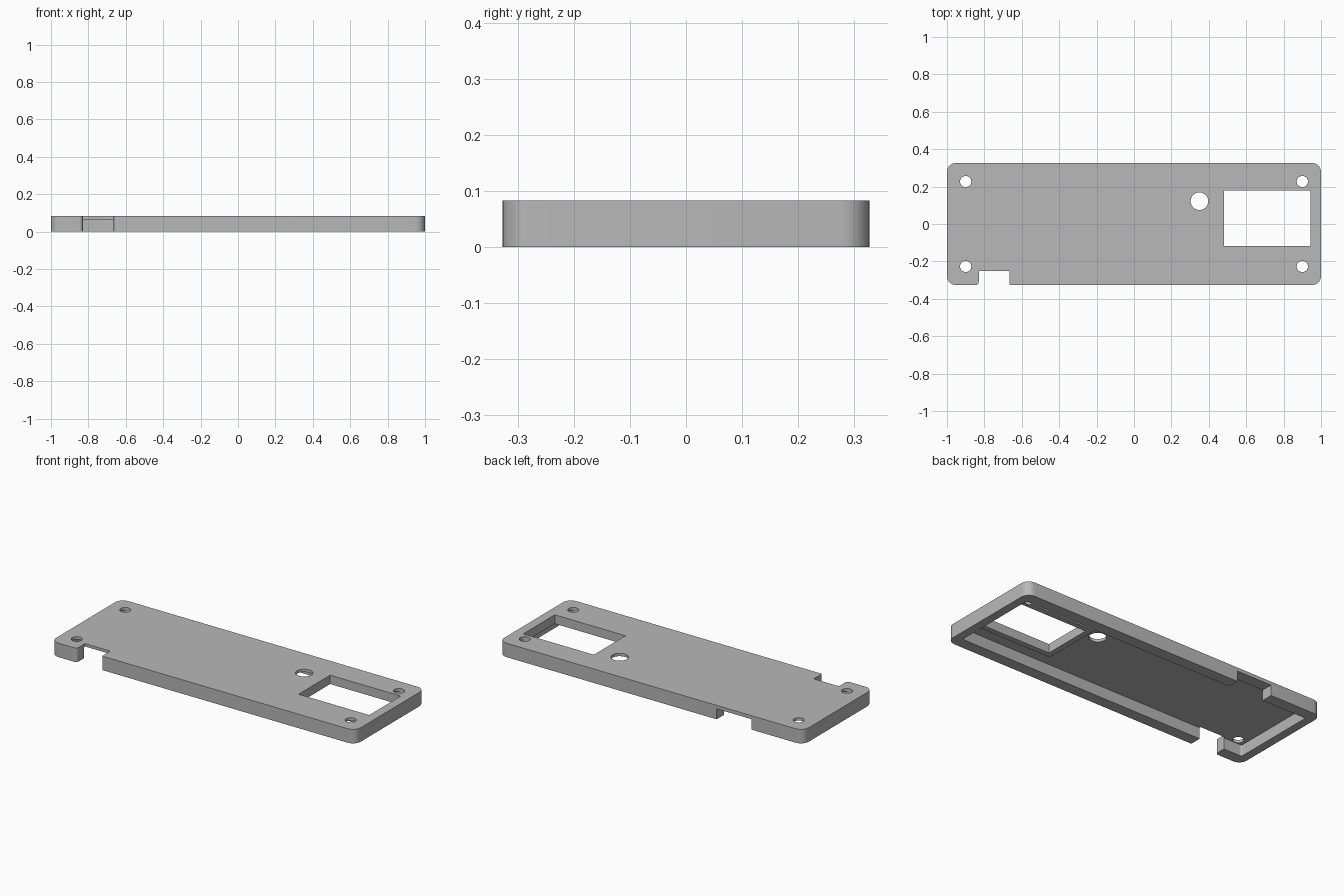
import bpy
import bmesh
import math
from mathutils import Vector

cube = bpy.data.objects.get("Cube")
if cube:
    bpy.data.objects.remove(cube, do_unlink=True)

HEIGHT, PLATE_BASE = 0.083, 0.066
HALF_Y = 0.327

grey = bpy.data.materials.new("plain_grey")
grey.use_nodes = True
grey.diffuse_color = (0.48, 0.48, 0.48, 1)
grey.node_tree.nodes["Principled BSDF"].inputs["Base Color"].default_value = grey.diffuse_color


def rounded(points, steps=8):
    """Outline from (x, y, radius) corners, each right-angled corner filleted."""
    out = []
    for i, (x, y, r) in enumerate(points):
        p = Vector((x, y))
        if r == 0:
            out.append(p)
            continue
        a = (Vector(points[i - 1][:2]) - p).normalized()
        b = (Vector(points[(i + 1) % len(points)][:2]) - p).normalized()
        for k in range(steps + 1):
            t = k / steps * math.pi / 2
            out.append(p + (a + b) * r - b * r * math.cos(t) - a * r * math.sin(t))
    return out


def rectangle(x0, x1, y0, y1, r=0):
    return rounded([(x0, y0, r), (x1, y0, r), (x1, y1, r), (x0, y1, r)])


def circle(x, y, r, sides=40):
    angles = [2 * math.pi * k / sides for k in range(sides)]
    return [Vector((x + r * math.cos(a), y + r * math.sin(a))) for a in angles]


def prism(name, outline, z0, z1):
    bm = bmesh.new()
    face = bm.faces.new([bm.verts.new((p.x, p.y, z0)) for p in outline])
    top = bmesh.ops.extrude_face_region(bm, geom=[face])["geom"]
    verts = [v for v in top if isinstance(v, bmesh.types.BMVert)]
    bmesh.ops.translate(bm, verts=verts, vec=(0, 0, z1 - z0))
    bmesh.ops.recalc_face_normals(bm, faces=bm.faces)
    mesh = bpy.data.meshes.new(name)
    bm.to_mesh(mesh)
    bm.free()
    obj = bpy.data.objects.new(name, mesh)
    mesh.materials.append(grey)
    bpy.context.collection.objects.link(obj)
    return obj


def combine(target, other, operation):
    mod = target.modifiers.new(operation.lower(), "BOOLEAN")
    mod.operation, mod.solver, mod.object = operation, "EXACT", other
    bpy.context.view_layer.objects.active = target
    bpy.ops.object.modifier_apply(modifier=mod.name)
    bpy.data.objects.remove(other, do_unlink=True)


# Outer shell, with the front notch in its outline
cover = prism("cover_plate", rounded([
    (-1, -HALF_Y, 0.05), (-0.83, -HALF_Y, 0.018), (-0.83, -0.25, 0), (-0.665, -0.25, 0),
    (-0.665, -HALF_Y, 0.006), (1, -HALF_Y, 0.05), (1, HALF_Y, 0.05), (-1, HALF_Y, 0.05)]), 0, HEIGHT)

# Hollow underside
hollow = rectangle(-0.95, 0.95, -HALF_Y + 0.068, HALF_Y - 0.068, 0.01)
combine(cover, prism("hollow_cutter", hollow, -0.1, PLATE_BASE), "DIFFERENCE")

# Lip hanging around the window
combine(cover, prism("window_lip", rectangle(0.447, 0.978, -0.151, 0.211), 0.03, 0.075), "UNION")

# Window, knob hole, screw holes and back wall opening
cutters = [prism("window_cutter", rectangle(0.481, 0.945, -0.118, 0.178), -0.1, 0.2),
           prism("knob_cutter", circle(0.35, 0.122, 0.047), -0.1, 0.2),
           prism("back_cutter", rectangle(-0.66, -0.43, 0.23, 0.4), -0.1, 0.062)]
for sx in (-1, 1):
    for sy in (-1, 1):
        cutters.append(prism("screw_cutter", circle(sx * 0.9, sy * 0.227, 0.03), -0.1, 0.2))
for cutter in cutters:
    combine(cover, cutter, "DIFFERENCE")

bpy.ops.object.select_all(action="DESELECT")
cover.select_set(True)
bpy.context.view_layer.objects.active = cover
bpy.ops.object.shade_smooth_by_angle(angle=math.radians(30))
